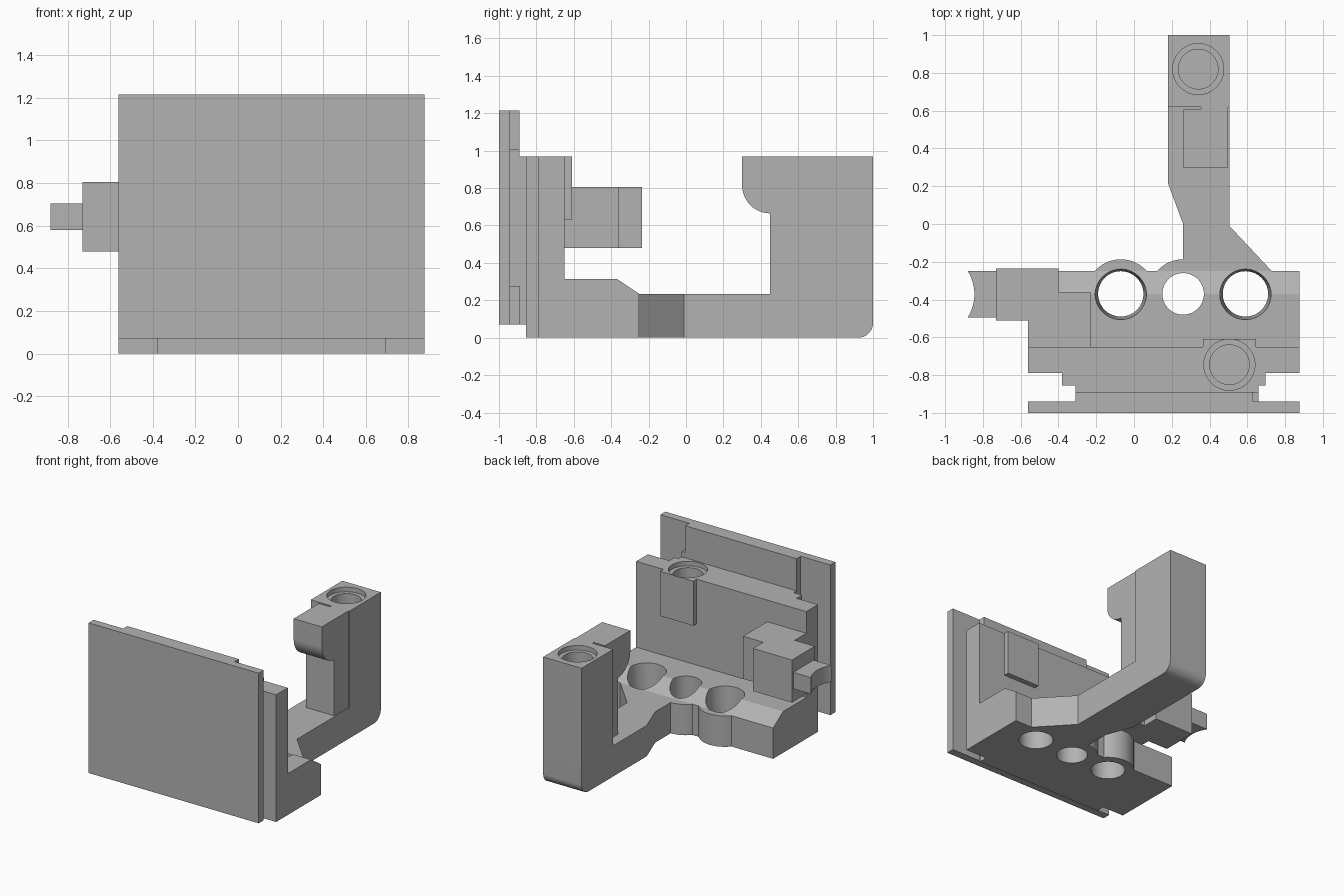
import bpy, bmesh
from math import sin, cos, radians

cube = bpy.data.objects.get("Cube")
if cube:
    bpy.data.objects.remove(cube, do_unlink=True)

grey = bpy.data.materials.new("plain grey")
grey.use_nodes = True
colour = (0.45, 0.45, 0.45, 1)
grey.diffuse_color = colour
grey.node_tree.nodes["Principled BSDF"].inputs["Base Color"].default_value = colour


def finish(name, bm):
    bmesh.ops.recalc_face_normals(bm, faces=bm.faces)
    mesh = bpy.data.meshes.new(name)
    bm.to_mesh(mesh)
    bm.free()
    mesh.materials.append(grey)
    ob = bpy.data.objects.new(name, mesh)
    bpy.context.collection.objects.link(ob)
    return ob


def prism(name, pts, lo, hi, axis="z"):
    """Extrude an outline: (x, y) along z, or (y, z) along x."""
    bm = bmesh.new()

    def place(p, t):
        return (p[0], p[1], t) if axis == "z" else (t, p[0], p[1])
    face = bm.faces.new([bm.verts.new(place(p, lo)) for p in pts])
    new = bmesh.ops.extrude_face_region(bm, geom=[face])["geom"]
    d = hi - lo
    bmesh.ops.translate(bm, verts=[v for v in new if isinstance(v, bmesh.types.BMVert)],
                        vec=(0, 0, d) if axis == "z" else (d, 0, 0))
    return finish(name, bm)


def box(name, x0, x1, y0, y1, z0, z1):
    return prism(name, [(x0, y0), (x1, y0), (x1, y1), (x0, y1)], z0, z1)


def cone(name, x, y, z0, z1, r0, r1):
    bm = bmesh.new()
    bmesh.ops.create_cone(bm, cap_ends=True, segments=64, radius1=r0, radius2=r1, depth=z1 - z0)
    bmesh.ops.translate(bm, verts=bm.verts, vec=(x, y, (z0 + z1) / 2))
    return finish(name, bm)


def arc(cx, cy, r, a0, a1, n=16):
    angles = [radians(a0 + (a1 - a0) * i / n) for i in range(n + 1)]
    return [(cx + r * cos(a), cy + r * sin(a)) for a in angles]


def combine(ob, others, operation):
    for other in others:
        mod = ob.modifiers.new("combine", "BOOLEAN")
        mod.operation, mod.solver, mod.object = operation, "EXACT", other
        bpy.context.view_layer.objects.active = ob
        bpy.ops.object.modifier_apply(modifier=mod.name)
        bpy.data.objects.remove(other, do_unlink=True)


def screw_hole(x, y, top):
    return [cone("bore", x, y, top - 0.33, top + 0.05, 0.105, 0.105),
            cone("counterbore", x, y, top - 0.035, top + 0.05, 0.135, 0.135)]


X0, X1 = -0.56, 0.875

# Front plate with its stepped backing panel
plate = box("front_plate", X0, X1, -1, -0.94, 0.07, 1.215)
combine(plate, [box("panel", -0.31, 0.63, -0.95, -0.89, 0.07, 1.215),
                box("panel_side", 0.6, 0.66, -0.95, -0.89, 0.275, 1.01)], "UNION")

# Upright wall, its narrow neck, and the screw boss
wall = box("upright_wall", X0, X1, -0.79, -0.65, 0, 0.97)
combine(wall, [box("step", -0.38, 0.695, -0.855, -0.78, 0, 0.97),
               box("neck", -0.31, 0.66, -0.89, -0.84, 0.07, 0.97),
               box("screw_boss", 0.365, 0.645, -0.7, -0.61, 0.63, 0.97)], "UNION")
combine(wall, screw_hole(0.505, -0.745, 0.97), "DIFFERENCE")

# Floor with bevelled rear edge, round bosses and the rear arm
base = prism("floor_and_rear_arm",
             [(-0.65, 0), (-0.25, 0), (-0.25, 0.235), (-0.37, 0.315), (-0.65, 0.315)],
             X0, X1, "x")
holes = [(-0.07, 0.12), (0.26, 0.11), (0.59, 0.12)]
arm = prism("arm", [(0.26, -0.3), (0.73, -0.3), (0.73, -0.25), (0.505, -0.01),
                    (0.505, 0.3), (0.18, 0.3), (0.18, 0.215), (0.26, 0)], 0, 0.235)
column = prism("column", [(0.215, 0)] + arc(0.92, 0.08, 0.08, -90, 0)
               + [(1, 0.97), (0.62, 0.97), (0.62, 0.235), (0.215, 0.235)], 0.18, 0.505, "x")
bosses = [cone("boss", x, -0.37, 0, 0.235, 0.183, 0.183) for x, r in holes[:2]]
combine(base, bosses + [arm, column], "UNION")
cutters = [cone("hole", x, -0.37, -0.1, 0.5, r, r) for x, r in holes]
cutters += [cone("taper", x, -0.37, 0.06, 0.33, r, 0.137) for x, r in holes[::2]]
combine(base, cutters + screw_hole(0.34, 0.82, 0.97), "DIFFERENCE")

# Hooked jaw on the column, with a thin slot behind it
jaw = prism("hooked_jaw", [(0.3, 0.97)] + arc(0.45, 0.815, 0.15, 180, 270)
            + [(0.45, 0.235), (0.605, 0.235), (0.605, 0.97)], 0.26, 0.497, "x")
combine(jaw, [box("jaw_web", 0.355, 0.497, 0.58, 0.62, 0.235, 0.97)], "UNION")

# Side bracket and its concave prong
bracket = prism("side_bracket", [(-0.56, -0.65), (-0.23, -0.65), (-0.23, -0.36), (-0.4, -0.36),
                                 (-0.4, -0.235), (-0.73, -0.235), (-0.73, -0.51),
                                 (-0.56, -0.51)], 0.48, 0.805)
prong = prism("side_prong", [(-0.73, -0.495), (-0.73, -0.25)]
              + arc(-1.077, -0.372, 0.232, 31.8, -31.8), 0.58, 0.705)

# Smooth the round surfaces, keep the edges crisp
for ob in (plate, wall, base, jaw, bracket, prong):
    bpy.ops.object.select_all(action="DESELECT")
    ob.select_set(True)
    bpy.context.view_layer.objects.active = ob
    bpy.ops.object.shade_smooth_by_angle(angle=radians(25))
